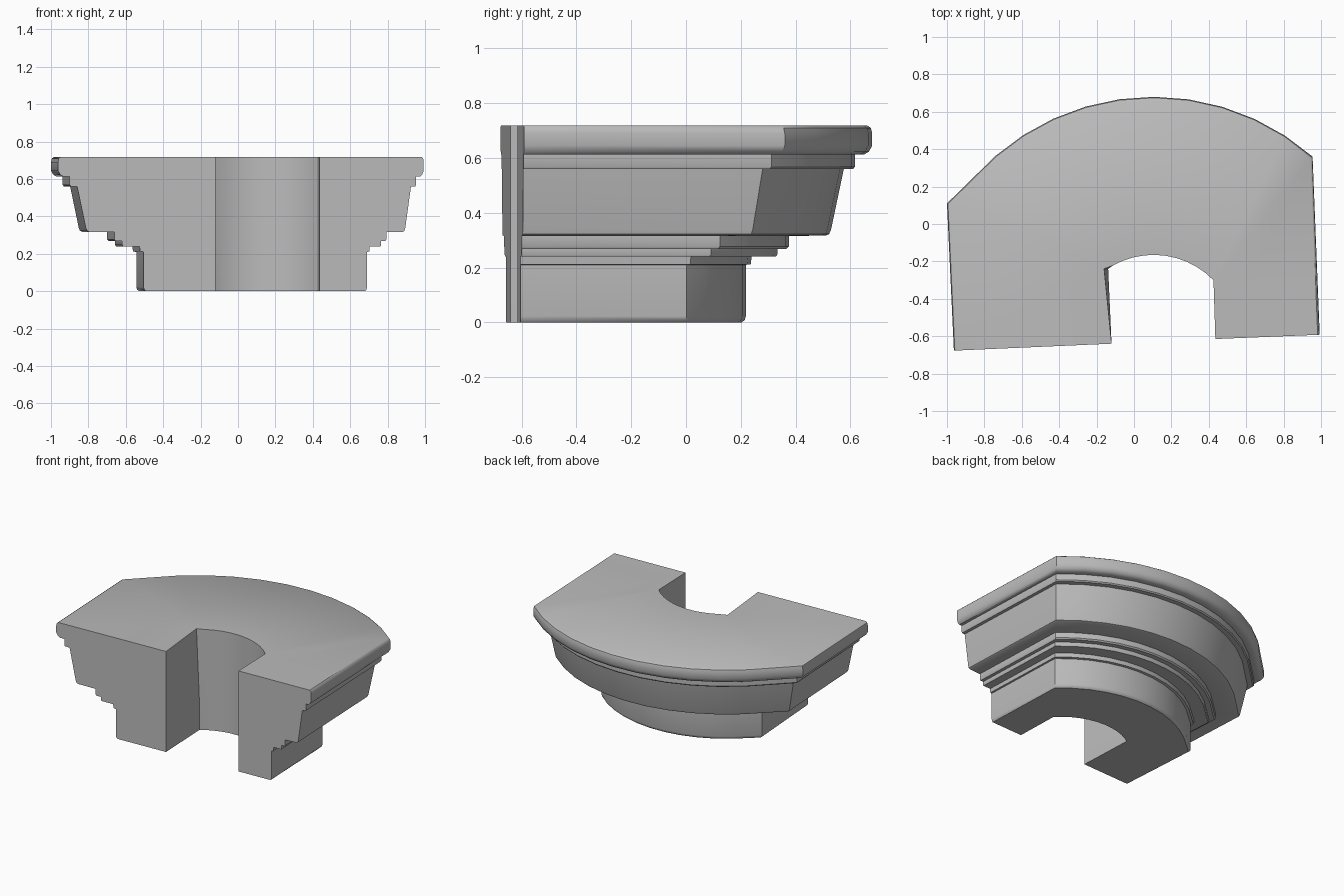
import bpy, bmesh
from math import radians, cos, sin
from mathutils import Vector

if "Cube" in bpy.data.objects:
    bpy.data.objects.remove(bpy.data.objects["Cube"], do_unlink=True)

# Single stone grey
stone = bpy.data.materials.new("stone_grey")
stone.use_nodes = True
GREY = (0.5, 0.5, 0.5, 1)
stone.diffuse_color = GREY
stone.node_tree.nodes["Principled BSDF"].inputs["Base Color"].default_value = GREY

# Moulding profile: (share of the way from inner to outer edge, height)
PROFILE = [
    (0, 0), (.44, 0), (.452, .008), (.457, .022), (.457, .21),       # foot
    (.478, .212), (.482, .24), (.586, .24), (.592, .247), (.592, .268),
    (.632, .268), (.642, .277), (.642, .315),                        # small steps
    (.8, .317), (.815, .322), (.823, .338), (.878, .56),             # sloping frieze
    (.918, .56), (.926, .568), (.926, .612),                         # fillet
    (.962, .612), (.985, .622), (1, .645), (1, .69), (.994, .71), (.98, .718),
    (0, .718), (0, .23),                                             # top, inner wall
]

# Plan stations: inner point, outer point, lean of the inner wall below the seam
CENTRE = Vector((.105, -.61))
INNER_R, OUTER_R = .445, 1.29
STEPS = 11


def polar(radius, degrees):
    a = radians(degrees)
    return CENTRE + radius * Vector((cos(a), sin(a)))


stations = [(Vector((-.12, -.64)), Vector((-.963, -.677)), 0),
            (Vector((-.16, -.24)), Vector((-1, .11)), .022)]
for i in range(STEPS):
    t = i / (STEPS - 1)
    stations.append((polar(INNER_R, 119 - 75 * t), polar(OUTER_R, 131 - 82.2 * t), 0))
stations.append((Vector((.435, -.615)), Vector((.993, -.592)), 0))

# Sweep the profile through the stations
bm = bmesh.new()
rings = []
for inner, outer, lean in stations:
    ring = []
    for share, z in PROFILE:
        p = inner.lerp(outer, share)
        if share == 0 and z < .5:
            p.x += lean
        ring.append(bm.verts.new((p.x, p.y, z)))
    rings.append(ring)
n = len(PROFILE)
for a, b in zip(rings, rings[1:]):
    for j in range(n):
        k = (j + 1) % n
        bm.faces.new((a[j], a[k], b[k], b[j]))
bm.faces.new(rings[0])
bm.faces.new(rings[-1][::-1])
bmesh.ops.recalc_face_normals(bm, faces=bm.faces)

mesh = bpy.data.meshes.new("curved_cornice")
bm.to_mesh(mesh)
bm.free()
mesh.materials.append(stone)
cornice = bpy.data.objects.new("curved_cornice", mesh)
bpy.context.collection.objects.link(cornice)

# Smooth the curve, keep moulding edges crisp
bpy.ops.object.select_all(action='DESELECT')
cornice.select_set(True)
bpy.context.view_layer.objects.active = cornice
bpy.ops.object.shade_smooth_by_angle(angle=radians(36))
